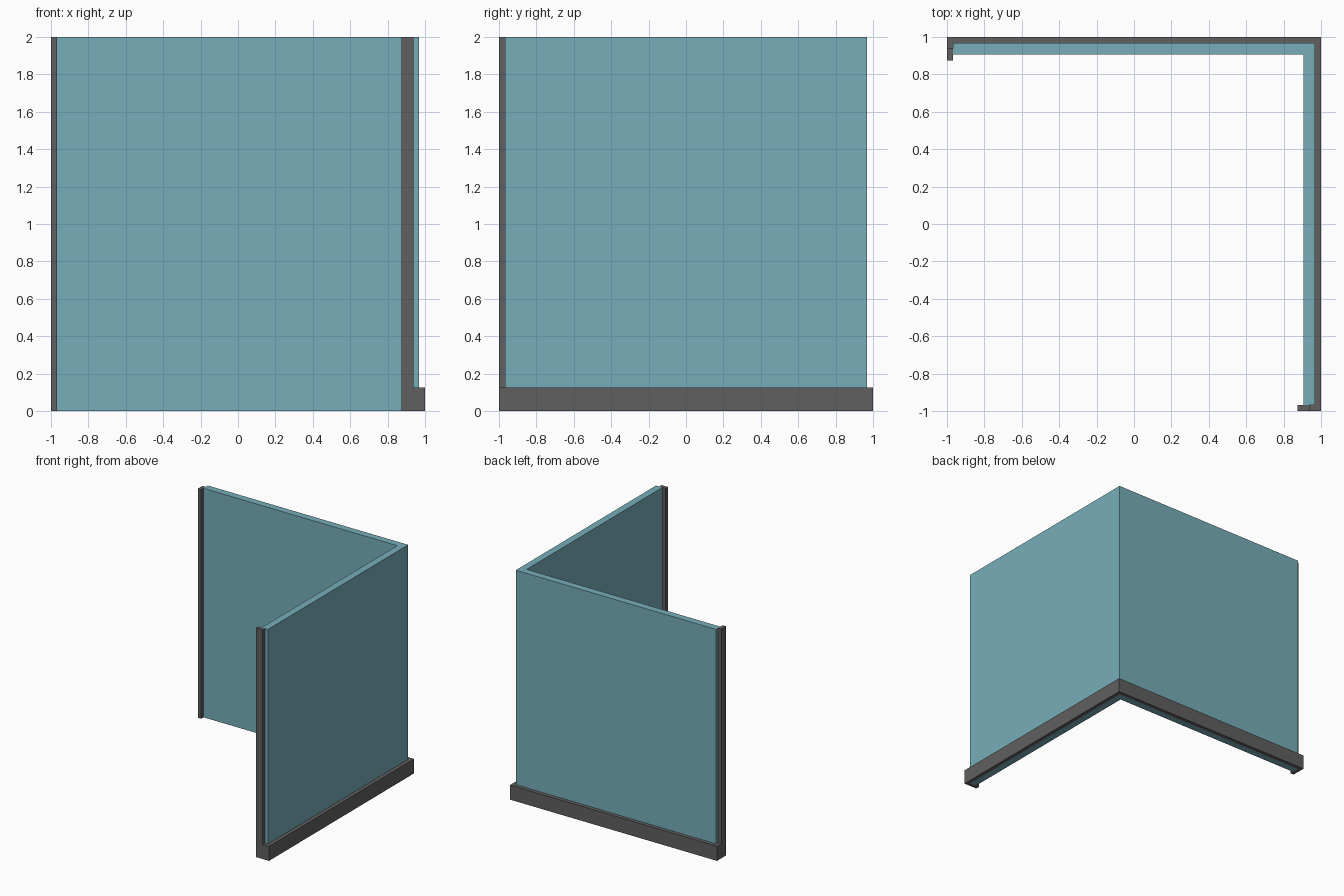
import bpy
import bmesh

cube = bpy.data.objects.get("Cube")
if cube:
    bpy.data.objects.remove(cube)


def material(name, rgb):
    mat = bpy.data.materials.new(name)
    mat.use_nodes = True
    mat.diffuse_color = (*rgb, 1)
    mat.node_tree.nodes["Principled BSDF"].inputs["Base Color"].default_value = (*rgb, 1)
    return mat


def prism(name, outline, height, mat):
    """Extrude a counter-clockwise floor outline up from z = 0."""
    bm = bmesh.new()
    face = bm.faces.new([bm.verts.new((x, y, 0)) for x, y in outline])
    top = bmesh.ops.extrude_face_region(bm, geom=[face], use_keep_orig=True)
    verts = [v for v in top["geom"] if isinstance(v, bmesh.types.BMVert)]
    bmesh.ops.translate(bm, verts=verts, vec=(0, 0, height))
    bmesh.ops.recalc_face_normals(bm, faces=bm.faces)
    mesh = bpy.data.meshes.new(name)
    bm.to_mesh(mesh)
    bm.free()
    mesh.materials.append(mat)
    obj = bpy.data.objects.new(name, mesh)
    bpy.context.collection.objects.link(obj)
    return obj


def with_swapped(half):
    """Complete an outline by mirroring it across the wall corner diagonal."""
    return half + [(y, x) for x, y in reversed(half) if x != y]


teal = material("wall_teal", (0.184, 0.423, 0.491))
grey = material("trim_grey", (0.117, 0.117, 0.117))

OUT, IN = 0.967, 0.905        # outer and inner wall faces
POST_IN, POST_OUT = 0.873, 0.937
SKIRT_HEIGHT = 0.127

# L-shaped wall: inner corner to the end of one leg, then the outer corner
wall = [(IN, IN), (IN, -OUT), (OUT, -OUT), (OUT, OUT)]
prism("corner_wall", wall + [(-OUT, OUT), (-OUT, IN)], 2, teal)

# Skirting along both outer faces, wrapping round each wall end
skirt = [(OUT, OUT), (OUT, -OUT), (POST_OUT, -OUT), (POST_OUT, -1), (1, -1), (1, 1)]
prism("skirting", with_swapped(skirt), SKIRT_HEIGHT, grey)

# Full-height posts on the two wall ends
post = [(POST_IN, -1), (POST_OUT, -1), (POST_OUT, -OUT), (POST_IN, -OUT)]
prism("end_post_front", post, 2, grey)
prism("end_post_right", [(y, x) for x, y in post], 2, grey)
